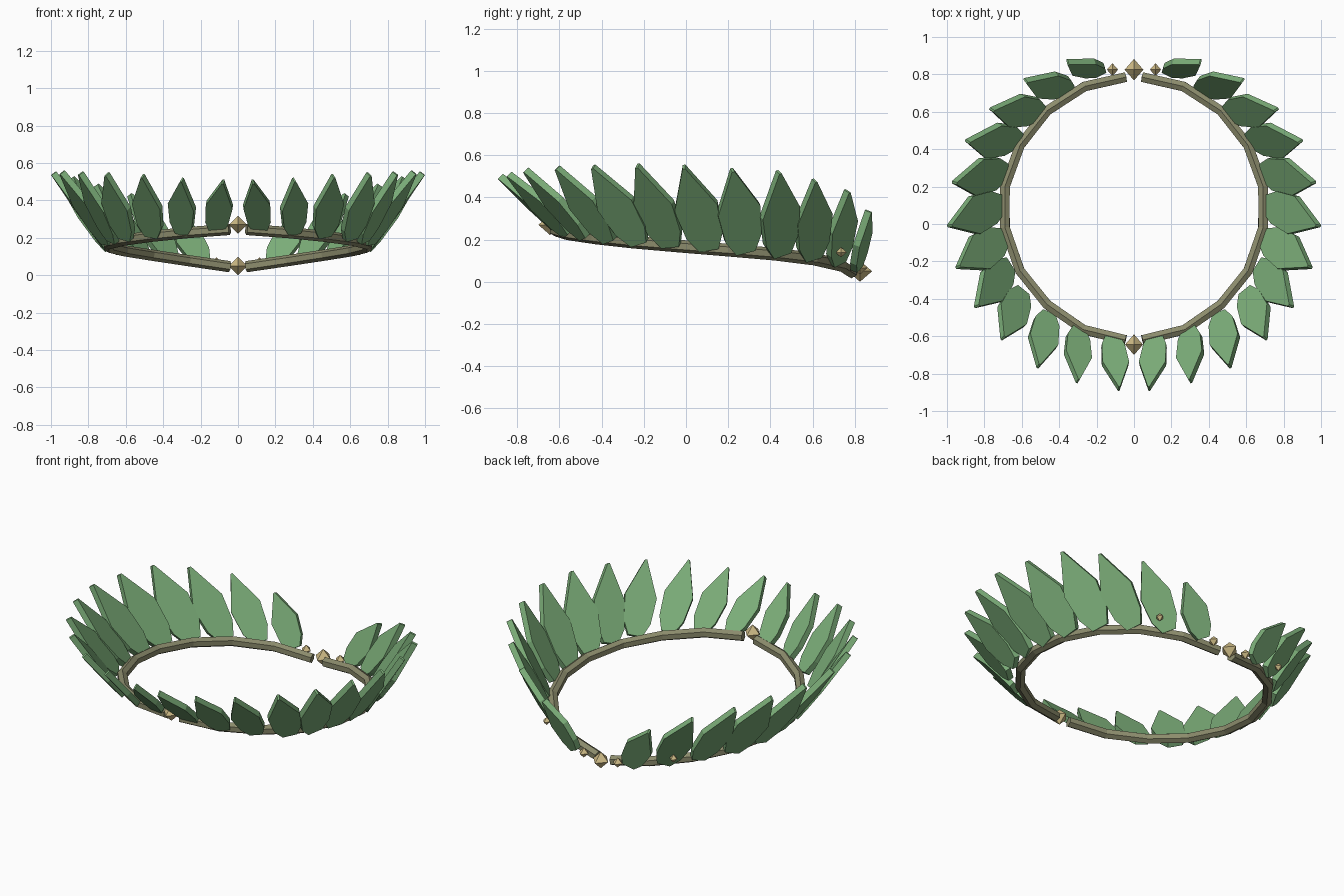
import bpy, bmesh, math
from mathutils import Vector

if "Cube" in bpy.data.objects:
    bpy.data.objects.remove(bpy.data.objects["Cube"])


def material(name, col):
    m = bpy.data.materials.new(name)
    m.diffuse_color = (*col, 1)
    m.use_nodes = True
    m.node_tree.nodes["Principled BSDF"].inputs["Base Color"].default_value = m.diffuse_color
    return m


GREEN = material("leaf_green", (0.20, 0.42, 0.19))
OLIVE = material("stem_olive", (0.26, 0.26, 0.15))
GOLD = material("bead_gold", (0.62, 0.50, 0.24))

# Half of the band, from front to back
PATH = [Vector(p) for p in (
    (.045, -.62, .245), (.27, -.565, .228), (.465, -.43, .208), (.61, -.25, .188),
    (.69, -.02, .168), (.69, .20, .150), (.61, .42, .131), (.465, .605, .108),
    (.265, .735, .078), (.045, .785, .046))]

# Leaves from front to back: base x, y, tip x, y, z, half width
LEAVES = [
    (.12, -.60, .08, -.88, .50, .072), (.30, -.56, .30, -.84, .51, .075),
    (.46, -.48, .51, -.76, .53, .082), (.60, -.36, .70, -.61, .54, .090),
    (.67, -.22, .84, -.44, .545, .098), (.70, -.07, .94, -.23, .55, .102),
    (.71, .11, .985, -.01, .545, .104), (.69, .28, .96, .22, .53, .104),
    (.62, .45, .89, .44, .52, .102), (.50, .60, .76, .61, .48, .095),
    (.35, .72, .58, .765, .43, .087), (.18, .81, .355, .865, .335, .077)]


def make_object(name, bm, mat):
    bmesh.ops.recalc_face_normals(bm, faces=bm.faces[:])
    me = bpy.data.meshes.new(name)
    bm.to_mesh(me)
    bm.free()
    me.materials.append(mat)
    ob = bpy.data.objects.new(name, me)
    bpy.context.collection.objects.link(ob)
    return ob


def nearest_on_path(x, y):
    best = None
    for a, b in zip(PATH, PATH[1:]):
        d = b - a
        t = ((x - a.x) * d.x + (y - a.y) * d.y) / (d.x ** 2 + d.y ** 2)
        t = min(1, max(0, t))
        p = a + d * t
        dist = math.hypot(p.x - x, p.y - y)
        if best is None or dist < best[0]:
            best = (dist, p.z, d.normalized())
    return best[1], best[2]


def band(side):
    # Six-sided tube with flat capped ends
    bm = bmesh.new()
    rings = []
    for i, p in enumerate(PATH):
        tan = (PATH[min(i + 1, len(PATH) - 1)] - PATH[max(i - 1, 0)]).normalized()
        out = tan.cross(Vector((0, 0, 1))).normalized()
        up = out.cross(tan)
        ring = []
        for k in range(6):
            a = math.pi / 3 * k + math.pi / 6
            q = p + (out * math.cos(a) + up * math.sin(a)) * .03
            ring.append(bm.verts.new((q.x * side, q.y, q.z)))
        rings.append(ring)
    for r, s in zip(rings, rings[1:]):
        for k in range(6):
            bm.faces.new((r[k], r[(k + 1) % 6], s[(k + 1) % 6], s[k]))
    bm.faces.new(rings[0])
    bm.faces.new(rings[-1])
    return bm


def leaf(side, bx, by, tx, ty, tz, hw):
    # Flat slab: narrow base, wide middle, pointed tip
    z, tan = nearest_on_path(bx, by)
    base, tip = Vector((bx, by, z)), Vector((tx, ty, tz))
    along = tip - base
    n = along.cross(tan).normalized()
    w = n.cross(along).normalized()
    outline = [(0, -.45), (.18, -.85), (.52, -1), (1, -.06), (1, .06),
               (.52, 1), (.18, .85), (0, .45)]
    bm = bmesh.new()
    layers = []
    for off in (-.017, .017):
        pts = [base + along * s + w * (t * hw) + n * off for s, t in outline]
        layers.append([bm.verts.new((p.x * side, p.y, p.z)) for p in pts])
    a, b = layers
    bm.faces.new(a)
    bm.faces.new(b[::-1])
    for k in range(len(a)):
        j = (k + 1) % len(a)
        bm.faces.new((a[k], a[j], b[j], b[k]))
    return bm


def bead(name, pos, r):
    # Octahedral bead
    bm = bmesh.new()
    c = Vector(pos)
    eq = [bm.verts.new(c + Vector(d) * r) for d in ((1, 0, 0), (0, 1.15, 0), (-1, 0, 0), (0, -1.15, 0))]
    for dz in (-1, 1):
        v = bm.verts.new(c + Vector((0, 0, dz * r)))
        for k in range(4):
            bm.faces.new((eq[k], eq[(k + 1) % 4], v))
    make_object(name, bm, GOLD)


# Both mirrored halves
for side, label in ((1, "right"), (-1, "left")):
    make_object(f"band_{label}", band(side), OLIVE)
    for i, row in enumerate(LEAVES):
        make_object(f"leaf_{label}_{i + 1}", leaf(side, *row), GREEN)
    bead(f"small_back_bead_{label}", (.115 * side, .825, .065), .03)
    bead(f"side_bead_{label}", (.43 * side, .735, .14), .024)

# Centre beads
bead("front_bead", (0, -.645, .27), .048)
bead("back_bead", (0, .825, .05), .05)
